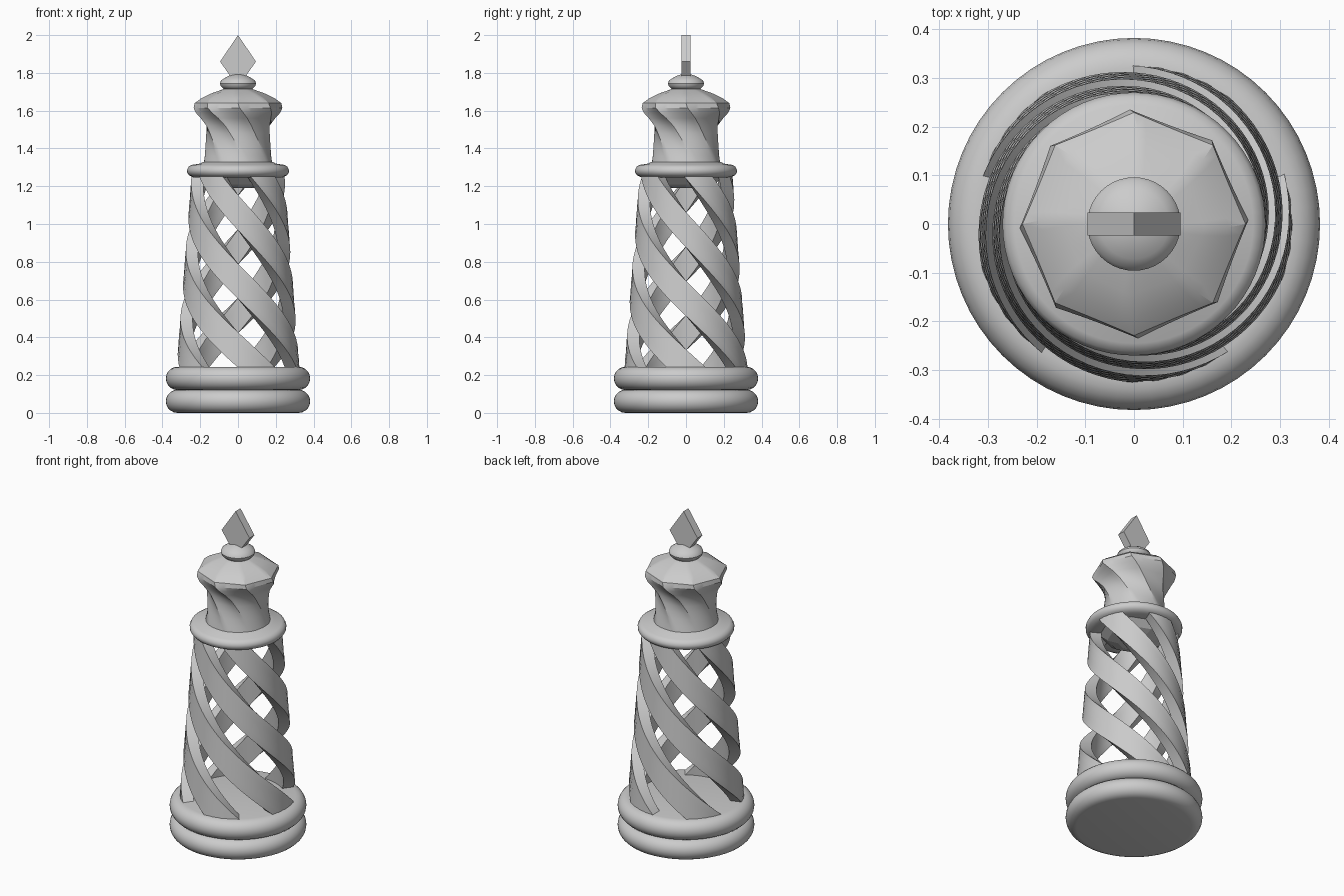
import bpy
from math import sin, cos, pi, radians

if "Cube" in bpy.data.objects:
    bpy.data.objects.remove(bpy.data.objects["Cube"])


def finish(name, verts, faces, angle=35):
    """Make an object from mesh data, smooth it and keep sharp edges."""
    mesh = bpy.data.meshes.new(name)
    mesh.from_pydata(verts, [], faces)
    mesh.update()
    obj = bpy.data.objects.new(name, mesh)
    bpy.context.collection.objects.link(obj)
    bpy.ops.object.select_all(action='DESELECT')
    obj.select_set(True)
    bpy.context.view_layer.objects.active = obj
    bpy.ops.object.mode_set(mode='EDIT')
    bpy.ops.mesh.select_all(action='SELECT')
    bpy.ops.mesh.normals_make_consistent(inside=False)
    bpy.ops.object.mode_set(mode='OBJECT')
    if angle:
        bpy.ops.object.shade_smooth_by_angle(angle=radians(angle))
    return obj


def loft(name, rings, angle=35):
    """Skin equal-length closed rings and cap both ends."""
    n = len(rings[0])
    verts = [v for ring in rings for v in ring]
    faces = [(k * n + i, k * n + (i + 1) % n, (k + 1) * n + (i + 1) % n, (k + 1) * n + i)
             for k in range(len(rings) - 1) for i in range(n)]
    faces += [tuple(range(n))[::-1], tuple(range((len(rings) - 1) * n, len(rings) * n))]
    return finish(name, verts, faces, angle)


def lathe(name, profile, n=48, angle=35):
    """Turn a (radius, z) profile."""
    return loft(name, [[(r * cos(2 * pi * i / n), r * sin(2 * pi * i / n), z)
                        for i in range(n)] for r, z in profile], angle)


def disc_profile(radius, z0, z1, steps=10):
    """Disc with a half-round rim."""
    h = (z1 - z0) / 2
    return [(radius - h + h * cos(-pi / 2 + pi * k / steps),
             z0 + h + h * sin(-pi / 2 + pi * k / steps)) for k in range(steps + 1)]


# Base: two stacked round-rimmed discs
lathe("base_lower", disc_profile(0.382, 0.0, 0.123), 64)
lathe("base_upper", disc_profile(0.382, 0.121, 0.244), 64)

# Five twisted, tapering strands forming the open shaft
Z0, Z1, TWIST, WIDTH, DEPTH = 0.235, 1.26, 203, 37, 0.065
for s in range(5):
    lead = 92 + 72 * s
    rings = []
    for k in range(41):
        t = k / 40
        r = 0.326 - 0.08 * t
        a0 = lead - TWIST * t
        arc = [radians(a0 - WIDTH * j / 4) for j in range(5)]
        z = Z0 + (Z1 - Z0) * t
        rings.append([(r * cos(a), r * sin(a), z) for a in arc] +
                     [((r - DEPTH) * cos(a), (r - DEPTH) * sin(a), z) for a in reversed(arc)])
    loft(f"shaft_strand_{s + 1}", rings, 40)

# Collar and the small cup beneath it
lathe("collar", [(0.19, 1.245), (0.235, 1.247), (0.258, 1.257), (0.269, 1.272), (0.27, 1.287),
                 (0.262, 1.303), (0.245, 1.313), (0.2, 1.32), (0.186, 1.328)], 64)
lathe("collar_cup", [(0.09, 1.19), (0.15, 1.21), (0.2, 1.25)], 8, 0)

# Twisted eight-sided crown: (z, corner radius, octagon amount, twist in degrees)
crown = [(1.32, 0.184, 0.15, 62), (1.36, 0.178, 0.3, 55), (1.40, 0.173, 0.5, 47),
         (1.44, 0.171, 0.7, 39), (1.48, 0.173, 0.9, 31), (1.52, 0.181, 1.05, 23),
         (1.56, 0.203, 1.15, 14), (1.59, 0.226, 1.15, 7), (1.615, 0.235, 1.1, 2),
         (1.64, 0.229, 1.05, 0), (1.665, 0.195, 1.0, -2), (1.69, 0.145, 0.9, -4),
         (1.708, 0.095, 0.6, -6), (1.72, 0.06, 0.0, -8)]
rings = []
for z, r, amount, tw in crown:
    ring = []
    for i in range(64):
        a = 2 * pi * i / 64
        octagon = cos(pi / 8) / cos(a % (pi / 4) - pi / 8)
        rr = r * (1 + amount * (octagon - 1))
        b = a + radians(tw)
        ring.append((rr * cos(b), rr * sin(b), z))
    rings.append(ring)
loft("crown", rings, 25)

# Knob on top of the crown
lathe("knob", [(0.06, 1.71), (0.078, 1.717), (0.092, 1.731), (0.096, 1.745), (0.09, 1.759),
               (0.072, 1.772), (0.05, 1.784), (0.025, 1.792), (0.005, 1.795)], 40)

# Flat diamond finial
diamond = [(0, 1.725), (0.095, 1.86), (0, 2.0), (-0.095, 1.86)]
loft("diamond_finial", [[(x, y, z) for x, z in diamond] for y in (-0.024, 0.024)], 0)
